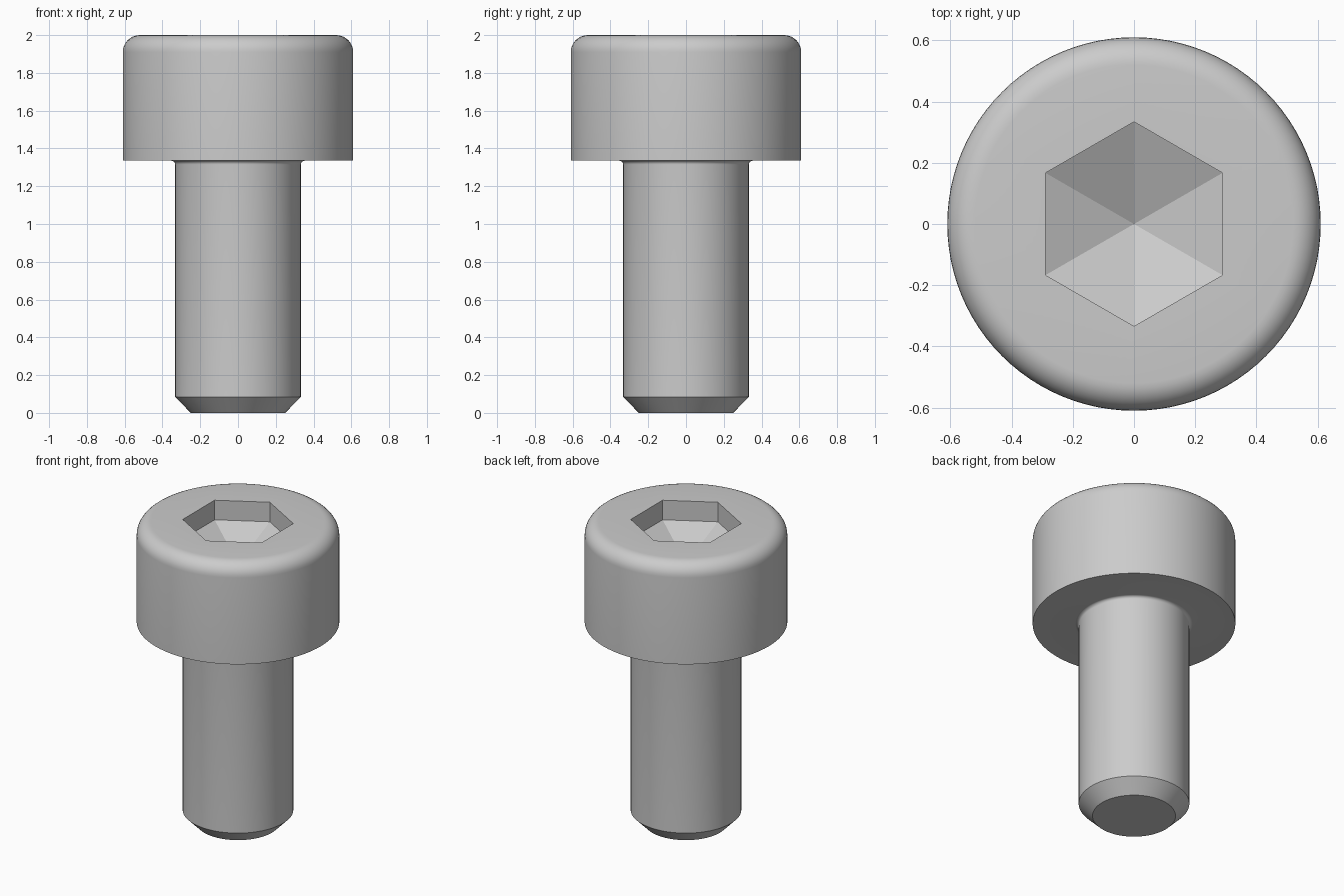
import bpy, bmesh
from math import sin, cos, pi, radians

cube = bpy.data.objects.get("Cube")
if cube:
    bpy.data.objects.remove(cube, do_unlink=True)

SEGMENTS = 96
HEAD_R, SHANK_R, TIP_R = 0.61, 0.333, 0.25
TOP, HEAD_BASE, CHAMFER = 2.0, 1.335, 0.085
EDGE, NECK = 0.09, 0.02
SOCKET_APOTHEM, WALL, POINT = 0.289, 0.13, 0.15

steel = bpy.data.materials.new("grey steel")
steel.use_nodes = True
colour = (0.6, 0.6, 0.6, 1)
steel.diffuse_color = colour
steel.node_tree.nodes["Principled BSDF"].inputs["Base Color"].default_value = colour

bm = bmesh.new()


def round_ring(radius, z):
    angles = [2 * pi * i / SEGMENTS for i in range(SEGMENTS)]
    return [bm.verts.new((radius * cos(a), radius * sin(a), z)) for a in angles]


def hex_ring(apothem, z):
    """Hexagon with flats facing +x and -x, sampled at the round ring's angles."""
    ring = []
    for i in range(SEGMENTS):
        a = 2 * pi * i / SEGMENTS
        off = (a + pi / 6) % (pi / 3) - pi / 6
        r = apothem / cos(off)
        ring.append(bm.verts.new((r * cos(a), r * sin(a), z)))
    return ring


def arc(cx, cz, radius, start, end, steps=8):
    for i in range(steps + 1):
        a = radians(start + (end - start) * i / steps)
        yield cx + radius * cos(a), cz + radius * sin(a)


# Outside profile: chamfered tip, shank, neck fillet, head, rounded top edge
profile = [(TIP_R, 0), (SHANK_R, CHAMFER)]
profile += arc(SHANK_R + NECK, HEAD_BASE - NECK, NECK, 180, 90)
profile += [(HEAD_R, HEAD_BASE)]
profile += arc(HEAD_R - EDGE, TOP - EDGE, EDGE, 0, 90)
rings = [round_ring(r, z) for r, z in profile]

# Hexagonal socket walls
rings += [hex_ring(SOCKET_APOTHEM, TOP), hex_ring(SOCKET_APOTHEM, TOP - WALL)]

for low, high in zip(rings, rings[1:]):
    for i in range(SEGMENTS):
        j = (i + 1) % SEGMENTS
        bm.faces.new((low[i], low[j], high[j], high[i]))

# Flat tip and the pointed socket floor
bm.faces.new(rings[0][::-1])
apex = bm.verts.new((0, 0, TOP - WALL - POINT))
floor = rings[-1]
for i in range(SEGMENTS):
    bm.faces.new((floor[i], floor[(i + 1) % SEGMENTS], apex))
bmesh.ops.recalc_face_normals(bm, faces=bm.faces)

mesh = bpy.data.meshes.new("socket_screw")
bm.to_mesh(mesh)
bm.free()
mesh.materials.append(steel)
screw = bpy.data.objects.new("socket_screw", mesh)
bpy.context.collection.objects.link(screw)
bpy.ops.object.select_all(action="DESELECT")
screw.select_set(True)
bpy.context.view_layer.objects.active = screw
bpy.ops.object.shade_smooth_by_angle(angle=radians(20))
